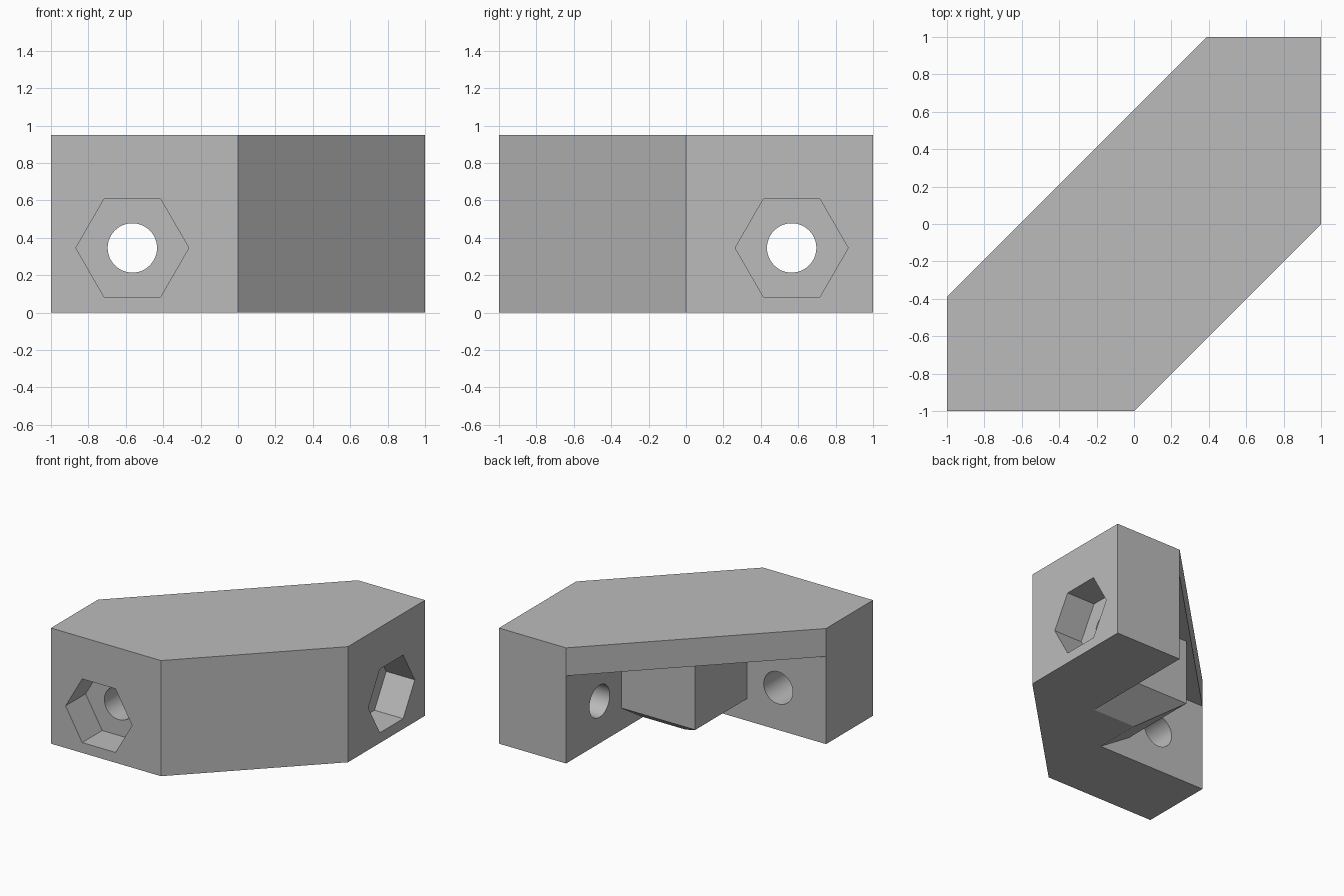
import bpy
import bmesh
from math import pi, radians
from mathutils import Matrix

if "Cube" in bpy.data.objects:
    bpy.data.objects.remove(bpy.data.objects["Cube"], do_unlink=True)

HEIGHT = 0.95
WALL = 0.39        # inner wall position of both arms
HOLE = 0.565       # bolt axis distance from the centre
HOLE_Z = 0.346

grey = bpy.data.materials.new("plain grey")
grey.use_nodes = True
colour = (0.5, 0.5, 0.5, 1)
grey.diffuse_color = colour
grey.node_tree.nodes["Principled BSDF"].inputs["Base Color"].default_value = colour


def make_object(name, bm):
    bmesh.ops.recalc_face_normals(bm, faces=bm.faces)
    mesh = bpy.data.meshes.new(name)
    bm.to_mesh(mesh)
    bm.free()
    mesh.materials.append(grey)
    obj = bpy.data.objects.new(name, mesh)
    bpy.context.collection.objects.link(obj)
    return obj


def loft(name, sections):
    """Solid through stacked (z, outline) sections."""
    bm = bmesh.new()
    rings = [[bm.verts.new((x, y, z)) for x, y in outline] for z, outline in sections]
    for low, high in zip(rings, rings[1:]):
        for i in range(len(low)):
            j = (i + 1) % len(low)
            bm.faces.new((low[i], low[j], high[j], high[i]))
    bm.faces.new(rings[0])
    bm.faces.new(rings[-1])
    return make_object(name, bm)


def bolt_cutter(name, sides, radius, start, end, along_x):
    """Prism along y at the front arm, or along x at the right arm."""
    bm = bmesh.new()
    place = Matrix.Translation((-HOLE, (start + end) / 2, HOLE_Z)) @ Matrix.Rotation(pi / 2, 4, 'X')
    if along_x:
        place = Matrix(((0, -1, 0, 0), (-1, 0, 0, 0), (0, 0, 1, 0), (0, 0, 0, 1))) @ place
    # Turn the prism so two flats lie level
    spin = Matrix.Rotation(pi / 2, 4, 'Z')
    bmesh.ops.create_cone(bm, cap_ends=True, segments=sides, radius1=radius, radius2=radius,
                          depth=end - start, matrix=place @ spin)
    return make_object(name, bm)


def pocket_outline(b):
    return [(WALL, 2), (WALL, b), (-b, b), (-b, -WALL), (-2, -WALL), (-2, 2)]


# Six-sided corner body
outline = [(-1, -1), (0, -1), (1, 0), (1, 1), (WALL, 1), (-1, -WALL)]
body = loft("corner_bracket", [(0, outline), (HEIGHT, outline)])

# Pocket under the top plate, leaving a central block with a bevelled underside
cutters = [loft("pocket_cutter", [(-0.09, pocket_outline(-0.14)),
                                  (0.18, pocket_outline(0.28)),
                                  (0.72, pocket_outline(0.28))])]

# Bolt holes and hexagonal nut recesses, mirrored across the diagonal
for side, along_x in (("front", False), ("right", True)):
    cutters.append(bolt_cutter(side + "_nut_cutter", 6, 0.302, -1.2, -0.74, along_x))
    cutters.append(bolt_cutter(side + "_hole_cutter", 48, 0.132, -1.3, -0.2, along_x))

bpy.context.view_layer.objects.active = body
for cutter in cutters:
    cutter.hide_render = True
    mod = body.modifiers.new(cutter.name, 'BOOLEAN')
    mod.operation = 'DIFFERENCE'
    mod.solver = 'EXACT'
    mod.object = cutter
    bpy.ops.object.modifier_apply(modifier=mod.name)
    bpy.data.objects.remove(cutter, do_unlink=True)

# Smooth bores, crisp edges elsewhere
bpy.ops.object.select_all(action='DESELECT')
body.select_set(True)
bpy.ops.object.shade_smooth_by_angle(angle=radians(25))
